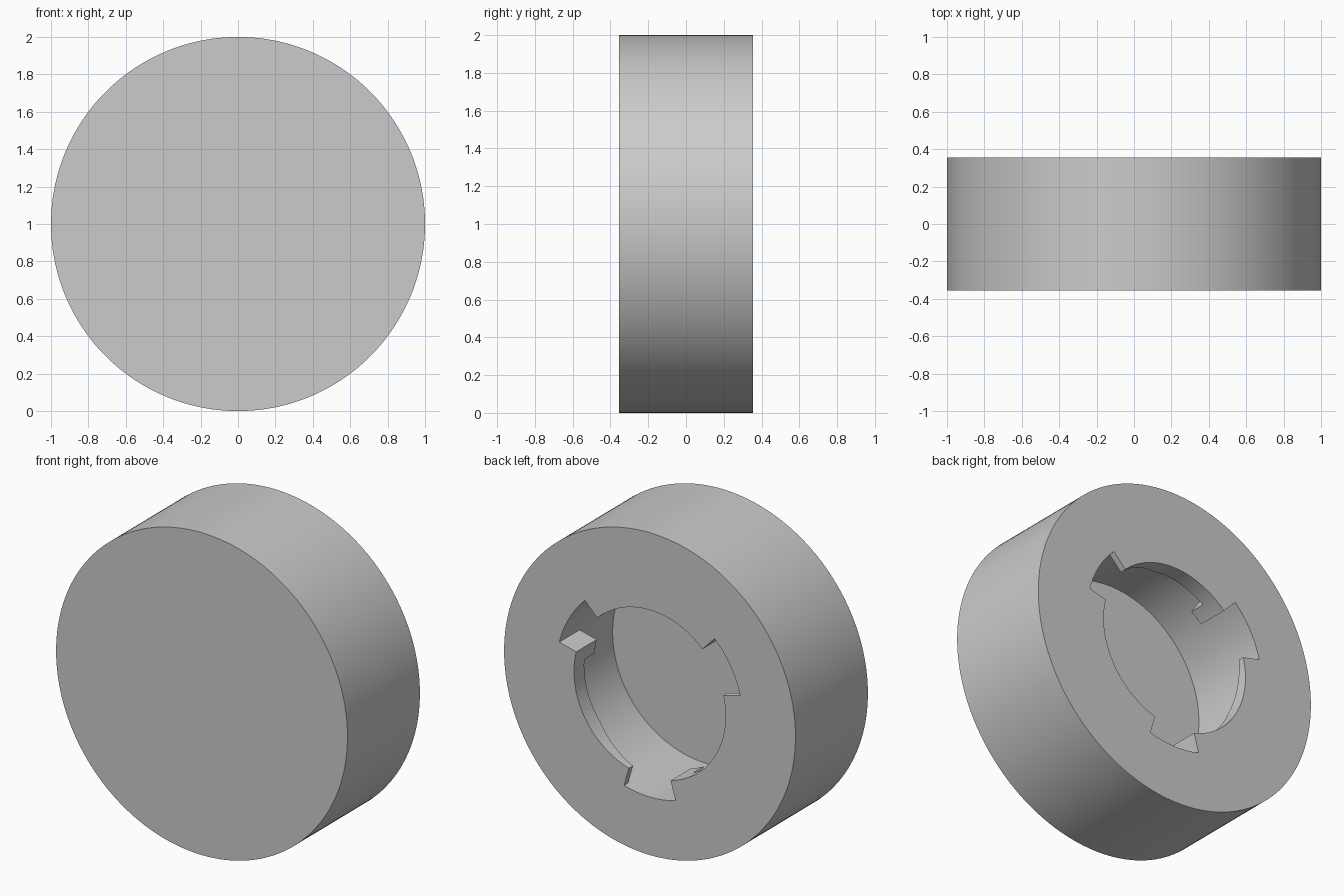
import bpy, bmesh
from math import sin, cos, radians

cube = bpy.data.objects.get("Cube")
if cube:
    bpy.data.objects.remove(cube)

BACK, FRONT = 0.355, -0.355
OUTER, GROOVE, LIP = 1.0, 0.64, 0.52   # radii
FLOOR, STOP = 0.55, 0.2                # depths measured from the back face
STEP = 2                               # degrees per column


def point(radius, depth, degrees):
    a = radians(degrees)
    return (radius * cos(a), BACK - depth, 1 + radius * sin(a))


def lip_depth(degrees):
    """Lip thickness at the two edges of a column; the pattern repeats three times."""
    def lip(a):
        return min(0.1, 0.04 + 0.06 * (a - 46) / 36)   # lead-in ramp, then flat
    a = (degrees - 14) % 120 + 14
    if a < 46:
        return 0, 0                                    # entry notch
    if a >= 124:
        return STOP, STOP                              # stop block
    return lip(a), lip(a + STEP)


bm = bmesh.new()


def face(*corners):
    bm.faces.new([bm.verts.new(c) for c in corners])


def strip(a, b, start, end):
    """Quad between two profile points, each (radius, depth at a, depth at b)."""
    face(point(start[0], start[1], a), point(start[0], start[2], b),
         point(end[0], end[2], b), point(end[0], end[1], a))


columns = range(0, 360, STEP)
for a in columns:
    b = a + STEP
    t0, t1 = lip_depth(a)
    # Outer wall, back rim and socket wall
    strip(a, b, (OUTER, BACK - FRONT, BACK - FRONT), (OUTER, 0, 0))
    strip(a, b, (OUTER, 0, 0), (GROOVE, 0, 0))
    strip(a, b, (GROOVE, FLOOR, FLOOR), (GROOVE, STOP, STOP))
    if t0 < STOP:
        strip(a, b, (GROOVE, STOP, STOP), (GROOVE, t0, t1))
    # Retaining lip
    if t0 > 0:
        strip(a, b, (GROOVE, 0, 0), (LIP, 0, 0))
        strip(a, b, (LIP, 0, 0), (LIP, t0, t1))
        strip(a, b, (LIP, t0, t1), (GROOVE, t0, t1))
    # Radial wall wherever the lip changes thickness abruptly
    t2 = lip_depth(b)[0]
    if abs(t2 - t1) > 0.01:
        face(point(GROOVE, t1, b), point(LIP, t1, b),
             point(LIP, t2, b), point(GROOVE, t2, b))

# Closed front and socket floor
face(*[point(OUTER, BACK - FRONT, a) for a in columns])
face(*[point(GROOVE, FLOOR, a) for a in columns])

bmesh.ops.remove_doubles(bm, verts=bm.verts, dist=0.0005)
bmesh.ops.recalc_face_normals(bm, faces=bm.faces)
mesh = bpy.data.meshes.new("bayonet_cap")
bm.to_mesh(mesh)
bm.free()

# Plain grey material
grey = bpy.data.materials.new("light grey")
grey.use_nodes = True
colour = (0.6, 0.6, 0.6, 1)
grey.diffuse_color = colour
grey.node_tree.nodes["Principled BSDF"].inputs["Base Color"].default_value = colour
mesh.materials.append(grey)

cap = bpy.data.objects.new("bayonet_cap", mesh)
bpy.context.collection.objects.link(cap)
bpy.ops.object.select_all(action="DESELECT")
cap.select_set(True)
bpy.context.view_layer.objects.active = cap
bpy.ops.object.shade_smooth_by_angle(angle=radians(30))
